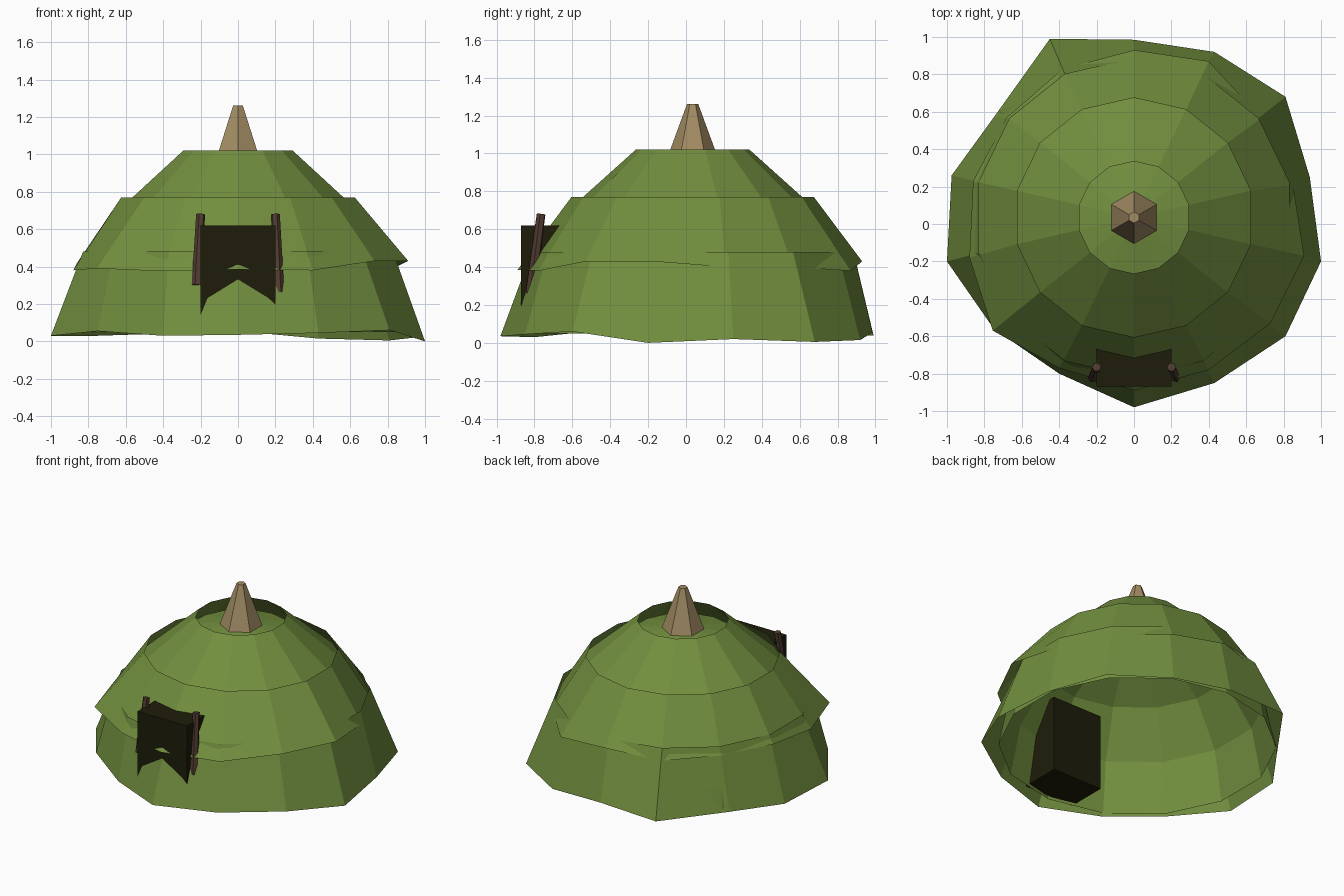
import bpy, bmesh, math
from mathutils import Vector

cube = bpy.data.objects.get("Cube")
if cube:
    bpy.data.objects.remove(cube)

SIDES = 14
MID_Y = 0.035


def material(name, color):
    mat = bpy.data.materials.new(name)
    mat.use_nodes = True
    mat.diffuse_color = (*color, 1)
    node = next(n for n in mat.node_tree.nodes if n.type == 'BSDF_PRINCIPLED')
    node.inputs["Base Color"].default_value = (*color, 1)
    node.inputs["Roughness"].default_value = 0.9
    return mat


def finish(name, bm, mat):
    mesh = bpy.data.meshes.new(name)
    bm.to_mesh(mesh)
    bm.free()
    mesh.materials.append(mat)
    obj = bpy.data.objects.new(name, mesh)
    bpy.context.collection.objects.link(obj)
    return obj


def ring(radius, z, sides=SIDES):
    """Points clockwise from the back, seen from above."""
    step = math.tau / sides
    return [(radius * math.sin(i * step), MID_Y + radius * math.cos(i * step), z)
            for i in range(sides)]


def shell(name, rings, mat, capped=False):
    """Faceted bands through a stack of rings, with an optional lid."""
    bm = bmesh.new()
    loops = [[bm.verts.new(p) for p in points] for points in rings]
    n = len(loops[0])
    for low, top in zip(loops, loops[1:]):
        for i in range(n):
            j = (i + 1) % n
            corners = [low[j], low[i], top[i], top[j]]
            # The folds of the right half mirror those of the left half
            if i >= n // 2:
                corners = corners[1:] + corners[:1]
            bm.faces.new(corners)
    if capped:
        bm.faces.new(loops[-1][::-1])
    return finish(name, bm, mat)


def post(name, start, end, r_start, r_end, mat):
    start, end = Vector(start), Vector(end)
    axis = end - start
    bm = bmesh.new()
    bmesh.ops.create_cone(bm, cap_ends=True, segments=6, radius1=r_start,
                          radius2=r_end, depth=axis.length)
    turn = axis.to_track_quat('Z', 'Y')
    for v in bm.verts:
        v.co = turn @ v.co + (start + end) / 2
    return finish(name, bm, mat)


green = material("leaf green", (0.168, 0.274, 0.049))
tan = material("tan wood", (0.36, 0.26, 0.125))
brown = material("dark brown wood", (0.085, 0.045, 0.03))
dark = material("doorway dark", (0.013, 0.012, 0.003))

# Uneven hems of the ground layer and the middle layer
ground_hem = [
    (0, .985, .055), (.43, .92, .015), (.81, .68, .005), (.94, .25, .02),
    (1, -.2, 0), (.81, -.6, .06), (.43, -.85, .045), (0, -.98, .035),
    (-.4, -.8, .03), (-.75, -.56, .055), (-1, -.2, .03), (-.975, .26, .03),
    (-.75, .57, .03), (-.45, .99, .04)]
middle_hem = [
    (0, .93, .43), (.4, .87, .38), (.68, .565, .4), (.85, .21, .4),
    (.91, -.17, .43), (.73, -.53, .43), (.4, -.78, .38), (0, -.89, .385),
    (-.4, -.77, .375), (-.755, -.57, .39), (-.88, -.18, .38), (-.86, .23, .42),
    (-.68, .57, .42), (-.38, .83, .4)]

# Overlapping cover layers, each open at its upper rim
shell("ground_cover", [ground_hem, ring(.85, .48)], green)
shell("middle_cover", [middle_hem, ring(.64, .77)], green)
shell("upper_cover", [ring(.69, .67), ring(.3, 1.02)], green)

# Inner dome that shows through the smoke hole and from below
angles = [math.radians(a) for a in (0, 22.5, 45, 67.5, 88)]
shell("inner_dome", [ring(.915 * math.cos(a), .05 + .93 * math.sin(a))
                     for a in angles], green, True)

# Roof spike
shell("roof_spike", [ring(.14, .96, 6), ring(.03, 1.26, 6)], tan, True)

# Doorway block
bm = bmesh.new()
bmesh.ops.create_cube(bm, size=1)
bmesh.ops.scale(bm, vec=(.4, .29, .55), verts=bm.verts)
bmesh.ops.translate(bm, vec=(0, -.725, .345), verts=bm.verts)
finish("doorway", bm, dark)

# Door posts
for side, name, foot in ((1, "left", .26), (-1, "right", .3)):
    post(name + "_door_post", (side * .22, -.82, foot), (side * .2, -.765, .68),
         .028, .024, brown)
